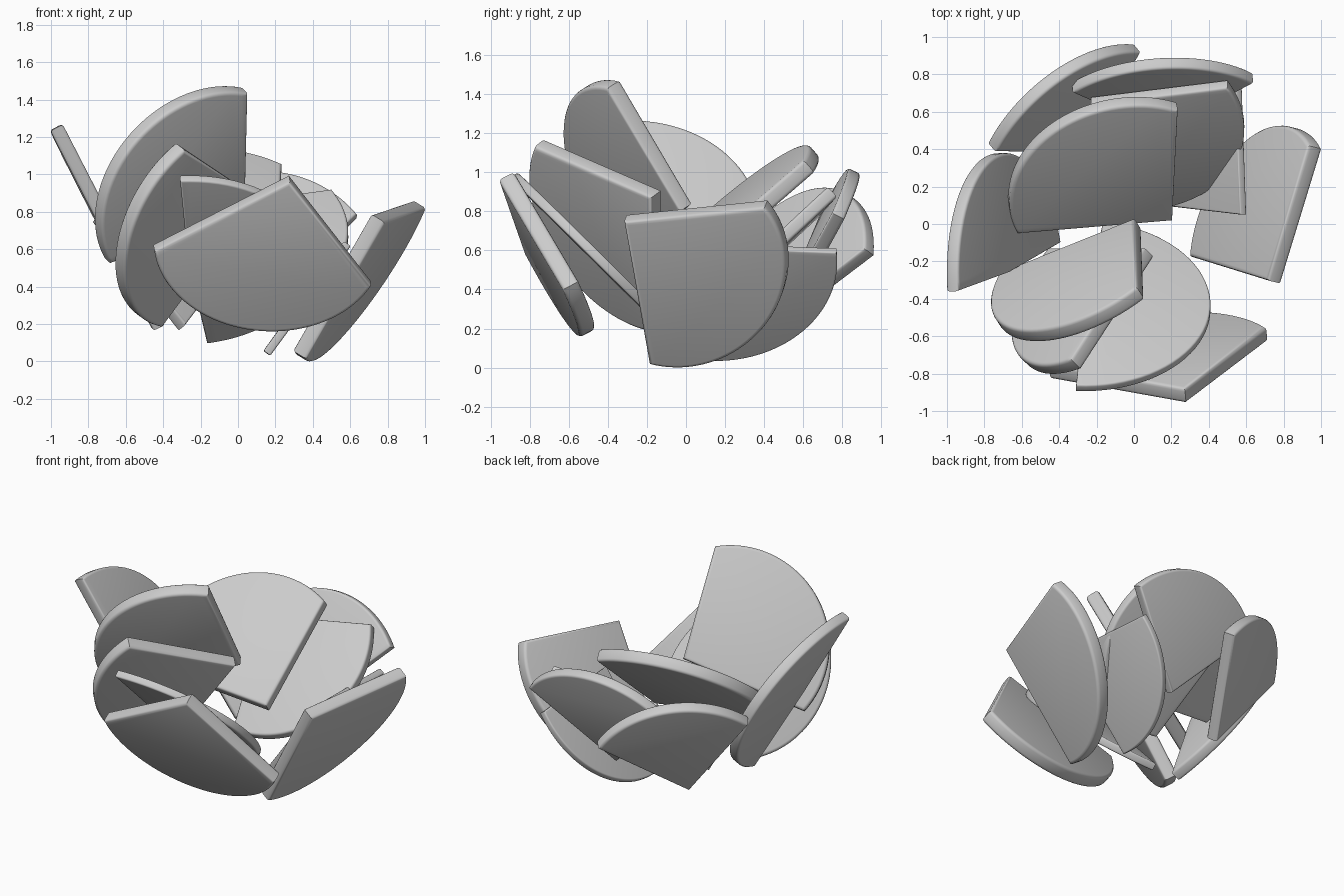
import bpy, bmesh, math
from mathutils import Vector

if "Cube" in bpy.data.objects:
    bpy.data.objects.remove(bpy.data.objects["Cube"])

RADIUS = 0.62


def slice_plate(name, a, b, c, thick=0.09, bulge=1.0):
    """Round disc cut to a corner: straight edges a-b and a-c, arc from b to c."""
    a, b, c = Vector(a), Vector(b), Vector(c)
    mid = (b + c) / 2
    e = (c - b).normalized()
    w = mid - a
    w = (w - e * w.dot(e)).normalized()          # bulge direction in the plane
    n = e.cross(w).normalized()
    half = (c - b).length / 2
    r = max(RADIUS, half + 0.001)
    drop = math.sqrt(r * r - half * half)
    sweep = math.atan2(half, drop)
    outline = []
    for i in range(41):
        t = -sweep + 2 * sweep * i / 40
        outline.append(mid + e * (r * math.sin(t)) + w * ((r * math.cos(t) - drop) * bulge))
    outline.append(a)

    bm = bmesh.new()
    face = bm.faces.new([bm.verts.new(p - n * thick / 2) for p in outline])
    ext = bmesh.ops.extrude_face_region(bm, geom=[face])
    for v in ext["geom"]:
        if isinstance(v, bmesh.types.BMVert):
            v.co += n * thick
    bmesh.ops.recalc_face_normals(bm, faces=bm.faces)
    # soften the rims of the two broad faces
    rims = [ed for ed in bm.edges if len(ed.link_faces) == 2
            and ed.calc_face_angle() > 0.7
            and any(len(f.verts) > 4 for f in ed.link_faces)]
    bmesh.ops.bevel(bm, geom=rims, offset=thick * 0.22, segments=3,
                    profile=0.5, affect='EDGES')
    me = bpy.data.meshes.new(name)
    bm.to_mesh(me)
    bm.free()
    ob = bpy.data.objects.new(name, me)
    bpy.context.collection.objects.link(ob)
    return ob


def half_plate(name, b, c, w, thick, bulge):
    """Half disc with cut edge b-c, bulging along w."""
    mid = (Vector(b) + Vector(c)) / 2
    return slice_plate(name, mid - Vector(w) * 0.03, b, c, thick, bulge)


# front and right slices
slice_plate("front_slice", (.275, -.92, .98), (.71, -.59, .42), (-.45, -.79, .61), .09, .84)
slice_plate("right_slice", (.75, -.31, .765), (.97, .41, .84), (.33, -.18, .035), .09, .83)
slice_plate("inner_right_slice", (.585, .05, .63), (.56, .77, .60), (.155, .10, .045), .045)

# back slices
slice_plate("back_left_slice", (-.30, .40, .18), (.015, .94, .59), (-.76, .41, .76), .08, 1.15)
slice_plate("back_slice", (.15, .52, .30), (.635, .78, .775), (-.33, .73, .80), .07, 1.05)
slice_plate("inner_back_slice", (-.23, .66, .80), (.50, .75, .90), (-.09, .09, .27), .07, 1.08)

# middle and upper slices
slice_plate("middle_slice", (.20, .04, .52), (.23, .63, 1.03), (-.63, -.03, .62), .085)
slice_plate("top_slice", (.02, 0, .82), (.035, -.37, 1.45), (-.70, -.29, .54), .09, .98)
slice_plate("lower_left_slice", (.08, -.15, .89), (-.31, -.75, 1.15), (-.43, -.15, .20), .09, .93)

# half discs on the left and under the front
half_plate("left_half_slice", (-.97, -.36, 1.25), (-.42, -.10, .18), (-.1, .93, .17), .075, 1.12)
half_plate("front_half_slice", (-.31, -.88, .98), (-.165, 0, .11), (.99, -.07, .08), .05, 1.1)

bpy.ops.object.select_all(action='SELECT')
bpy.context.view_layer.objects.active = bpy.context.selected_objects[0]
bpy.ops.object.shade_smooth_by_angle(angle=math.radians(35))
